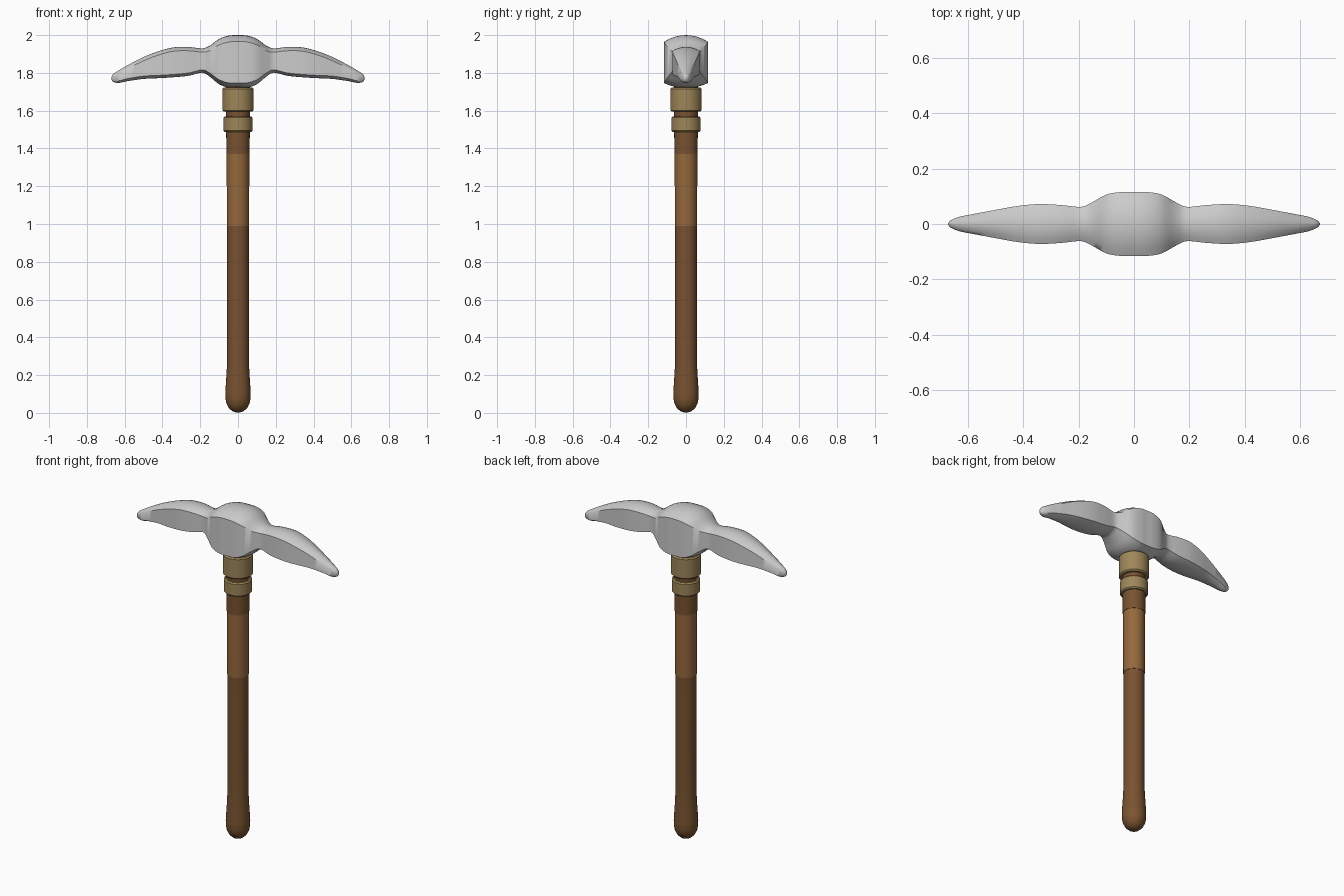
import bpy, bmesh, math

if "Cube" in bpy.data.objects:
    bpy.data.objects.remove(bpy.data.objects["Cube"])

def material(name, rgb):
    m = bpy.data.materials.new(name)
    m.diffuse_color = (*rgb, 1)
    m.use_nodes = True
    m.node_tree.nodes["Principled BSDF"].inputs["Base Color"].default_value = m.diffuse_color
    return m

DARK = material("dark_wood", (0.20, 0.09, 0.03))
MID = material("brown_wood", (0.19, 0.085, 0.03))
LIGHT = material("light_wood", (0.30, 0.14, 0.045))
TAN = material("tan_binding", (0.34, 0.24, 0.10))

def finish(name, bm, mat=None, angle=35):
    bmesh.ops.remove_doubles(bm, verts=bm.verts, dist=1e-5)
    bmesh.ops.recalc_face_normals(bm, faces=bm.faces)
    me = bpy.data.meshes.new(name)
    bm.to_mesh(me)
    bm.free()
    ob = bpy.data.objects.new(name, me)
    bpy.context.collection.objects.link(ob)
    if mat:
        me.materials.append(mat)
    bpy.ops.object.select_all(action='DESELECT')
    ob.select_set(True)
    bpy.context.view_layer.objects.active = ob
    bpy.ops.object.shade_smooth_by_angle(angle=math.radians(angle))
    return ob

def loft(bm, rings):
    loops = [[bm.verts.new(p) for p in r] for r in rings]
    for a, b in zip(loops, loops[1:]):
        n = len(a)
        for i in range(n):
            j = (i + 1) % n
            bm.faces.new((a[i], a[j], b[j], b[i]))
    bm.faces.new(loops[0])
    bm.faces.new(loops[-1])

def lathe(name, profile, mat, n=32):
    bm = bmesh.new()
    loft(bm, [[(r * math.cos(2 * math.pi * i / n), r * math.sin(2 * math.pi * i / n), z)
               for i in range(n)] for r, z in profile])
    return finish(name, bm, mat)

def collar(name, r, z0, z1, b=0.007):
    return lathe(name, [(r - b, z0), (r, z0 + b), (r, z1 - b), (r - b, z1)], TAN)

# Handle sections, bottom to top
lathe("handle_butt", [(0.012, 0.003), (0.03, 0.009), (0.048, 0.025), (0.061, 0.05),
                      (0.066, 0.075), (0.067, 0.105)], DARK)
lathe("handle_grip", [(0.067, 0.105), (0.064, 0.16), (0.06, 0.22), (0.057, 0.30),
                      (0.057, 0.99)], MID)
lathe("handle_middle", [(0.059, 0.99), (0.060, 1.37)], LIGHT)
lathe("handle_top", [(0.062, 1.37), (0.063, 1.78)], MID)

# Bindings under the head
collar("lower_collar", 0.077, 1.487, 1.57)
collar("upper_collar", 0.083, 1.595, 1.722)

# Head stations: x, top z, bottom z, half width, crown height of top and bottom
stations = [
    (0.00, 2.000, 1.720, 0.115, 0.034), (0.05, 1.997, 1.722, 0.115, 0.034),
    (0.10, 1.980, 1.740, 0.106, 0.032), (0.15, 1.944, 1.780, 0.079, 0.026),
    (0.19, 1.930, 1.801, 0.062, 0.020), (0.26, 1.937, 1.785, 0.068, 0.020),
    (0.34, 1.935, 1.777, 0.072, 0.020), (0.42, 1.915, 1.772, 0.065, 0.020),
    (0.50, 1.884, 1.768, 0.051, 0.020), (0.58, 1.843, 1.757, 0.036, 0.018),
    (0.63, 1.814, 1.747, 0.026, 0.015), (0.66, 1.794, 1.752, 0.014, 0.010),
    (0.671, 1.776, 1.768, 0.003, 0.002)]

def catmull(a, b, c, d, t):
    return tuple(0.5 * (2 * q + (r - p) * t + (2 * p - 5 * q + 4 * r - s) * t * t
                        + (3 * q - p - 3 * r + s) * t ** 3)
                 for p, q, r, s in zip(a, b, c, d))

def section(x, top, bot, w, crown):
    us = [k / 4 for k in range(-4, 5)]
    upper = [(x, w * u, top - crown * u * u) for u in us]
    lower = [(x, w * u, bot + crown * 0.75 * u * u) for u in reversed(us)]
    return upper + lower

# Full head: stations mirrored in x, smoothed with a spline
full = [(-s[0], *s[1:]) for s in reversed(stations[1:])] + stations
rings = []
for i in range(len(full) - 1):
    a, d = full[max(i - 1, 0)], full[min(i + 2, len(full) - 1)]
    rings += [section(*catmull(a, full[i], full[i + 1], d, k / 4)) for k in range(4)]
rings.append(section(*full[-1]))
bm = bmesh.new()
loft(bm, rings)
finish("pick_head", bm, None, 50)
